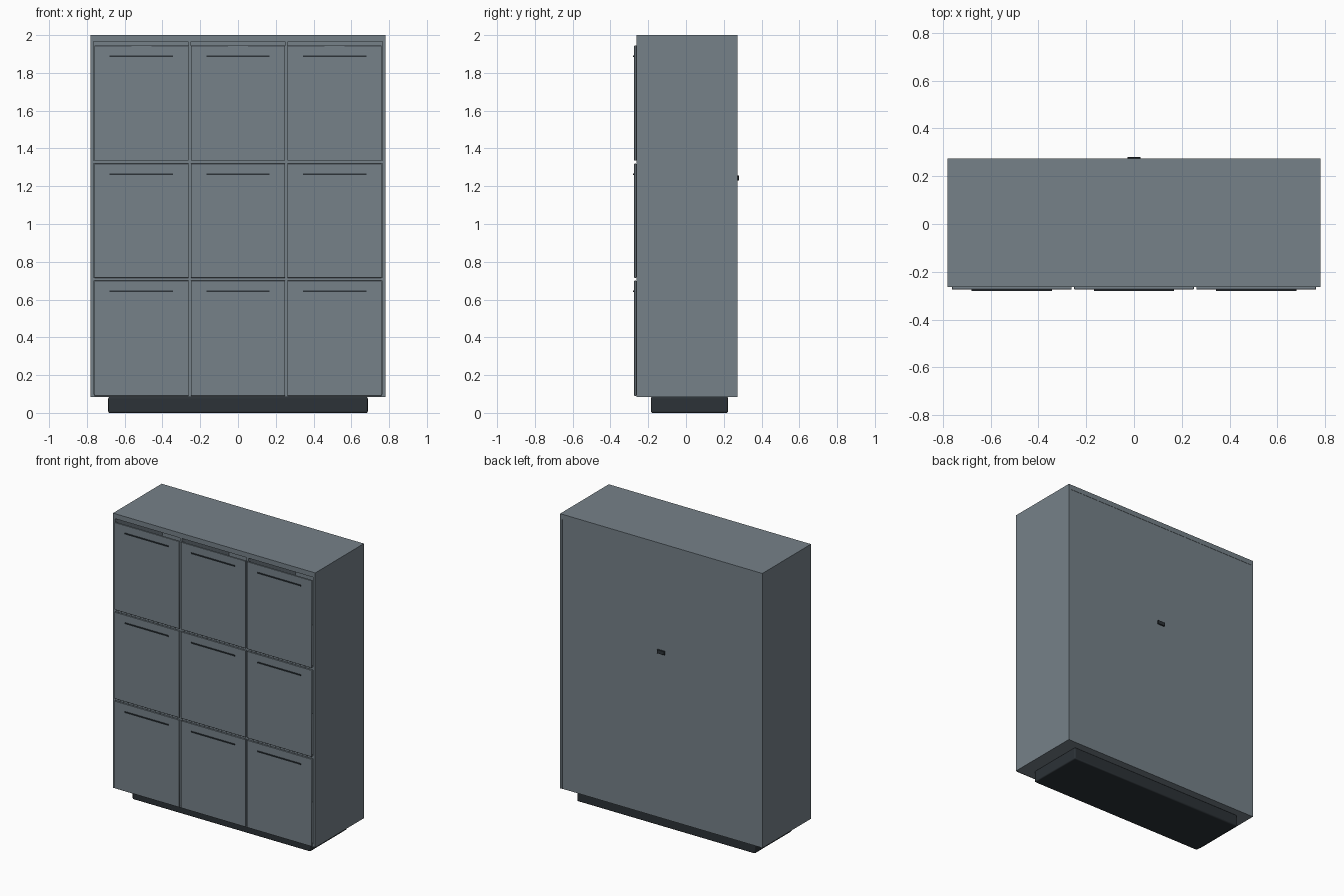
import bpy

if "Cube" in bpy.data.objects:
    bpy.data.objects.remove(bpy.data.objects["Cube"])


def material(name, rgb):
    m = bpy.data.materials.new(name)
    m.diffuse_color = (*rgb, 1)
    m.use_nodes = True
    m.node_tree.nodes["Principled BSDF"].inputs["Base Color"].default_value = m.diffuse_color
    return m


GREY = material("slate_grey", (0.18, 0.22, 0.25))
DARK = material("dark_trim", (0.025, 0.032, 0.038))


def box(name, x, y, z, mat, bevel=0.0, segments=1):
    """Box from (min, max) ranges on each axis."""
    bpy.ops.mesh.primitive_cube_add(
        size=1, location=[(a + b) / 2 for a, b in (x, y, z)])
    ob = bpy.context.object
    ob.name = name
    ob.scale = [b - a for a, b in (x, y, z)]
    bpy.ops.object.transform_apply(location=False, rotation=False, scale=True)
    ob.data.materials.append(mat)
    if bevel:
        mod = ob.modifiers.new("bevel", "BEVEL")
        mod.width = bevel
        mod.segments = segments
        bpy.ops.object.shade_smooth_by_angle()
    return ob


W, FRONT, BACK = 0.78, -0.263, 0.273     # half width, carcass depth range
INNER = W - 0.016                        # inside face of the side panels
BASE, TOP = 0.085, 1.965                 # underside of carcass and of top board

# Plinth
box("plinth", (-0.687, 0.687), (-0.185, 0.222), (0, BASE), DARK, 0.008, 3)

# Carcass
box("top_board", (-W, W), (FRONT, BACK), (TOP, 2.0), GREY)
for side, s in (("left", -1), ("right", 1)):
    box(side + "_panel", sorted((s * INNER, s * W)), (FRONT, BACK), (BASE, TOP), GREY)
box("bottom_board", (-INNER, INNER), (FRONT, BACK - 0.002), (BASE, BASE + 0.016), GREY)
box("back_panel", (-INNER, INNER), (BACK - 0.016, BACK - 0.002), (BASE + 0.016, TOP), GREY)

# Inner dividers and shelves behind the door gaps
for i, x in enumerate((-0.256, 0.256)):
    box(f"divider_{i}", (x - 0.008, x + 0.008), (FRONT + 0.001, BACK - 0.016),
        (BASE + 0.016, TOP), GREY)
cells = ((-INNER, -0.264), (-0.248, 0.248), (0.264, INNER))
for r, z in enumerate((0.708, 1.328)):
    for c, span in enumerate(cells):
        box(f"shelf_{r}_{c}", span, (FRONT + 0.001, BACK - 0.016),
            (z - 0.009, z + 0.009), GREY)

# Doors with slim bar handles
for r, (z0, z1) in enumerate(((0.09, 0.70), (0.715, 1.32), (1.335, 1.945))):
    for c, x in enumerate((-0.511, 0, 0.511)):
        box(f"door_{r}_{c}", (x - 0.25, x + 0.25), (-0.274, FRONT), (z0, z1), GREY, 0.0015)
        box(f"handle_{r}_{c}", (x - 0.168, x + 0.168), (-0.28, -0.273),
            (z1 - 0.06, z1 - 0.052), DARK)

# Cable outlet on the back
box("cable_outlet", (-0.028, 0.028), (BACK - 0.004, 0.28), (1.23, 1.256), DARK, 0.001)
